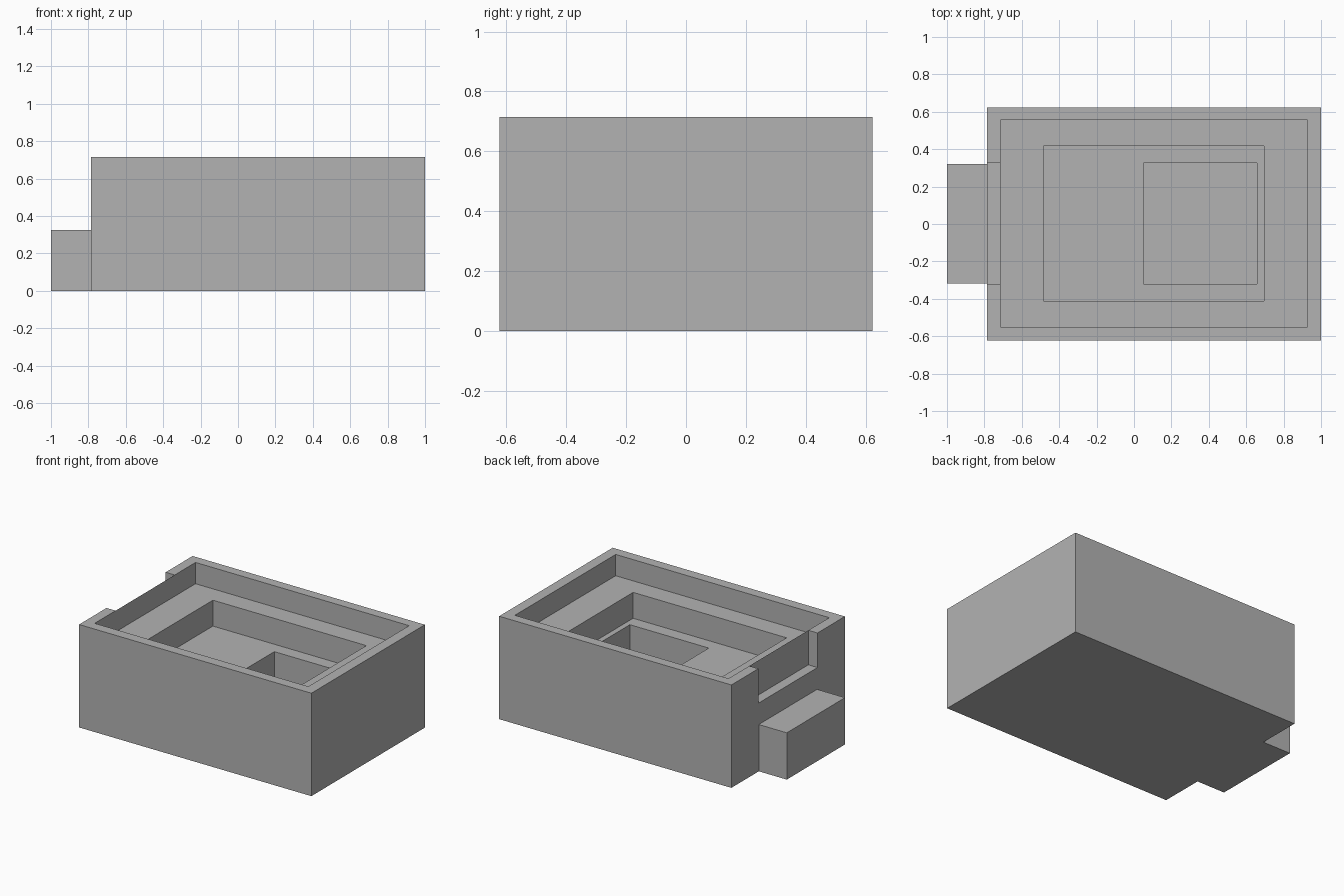
import bpy
import bmesh
from mathutils import Vector

cube = bpy.data.objects.get("Cube")
if cube:
    bpy.data.objects.remove(cube, do_unlink=True)

# Single grey material
grey = bpy.data.materials.new("plain_grey")
grey.use_nodes = True
colour = (0.45, 0.45, 0.45, 1)
grey.diffuse_color = colour
grey.node_tree.nodes["Principled BSDF"].inputs["Base Color"].default_value = colour


def box(name, low, high):
    """Axis-aligned block between two corners."""
    low, high = Vector(low), Vector(high)
    bm = bmesh.new()
    bmesh.ops.create_cube(bm, size=1)
    bmesh.ops.scale(bm, vec=high - low, verts=bm.verts)
    bmesh.ops.translate(bm, vec=(low + high) / 2, verts=bm.verts)
    mesh = bpy.data.meshes.new(name)
    bm.to_mesh(mesh)
    bm.free()
    mesh.materials.append(grey)
    obj = bpy.data.objects.new(name, mesh)
    bpy.context.collection.objects.link(obj)
    return obj


def carve(target, low, high):
    """Cut a block out of the target for good."""
    cutter = box("cutter", low, high)
    cutter.hide_render = True
    mod = target.modifiers.new("carve", "BOOLEAN")
    mod.operation = "DIFFERENCE"
    mod.solver = "EXACT"
    mod.object = cutter
    bpy.context.view_layer.objects.active = target
    bpy.ops.object.modifier_apply(modifier=mod.name)
    bpy.data.objects.remove(cutter, do_unlink=True)


# Main housing and the low block on its end
housing = box("housing", (-0.785, -0.623, 0), (1, 0.623, 0.715))
box("end_block", (-1, -0.318, 0), (-0.785, 0.322, 0.325))

# Stepped recesses: rim ledge, middle pocket, deep well
above = 1
carve(housing, (-0.715, -0.552, 0.567), (0.927, 0.555, above))
carve(housing, (-0.485, -0.412, 0.387), (0.695, 0.417, above))
carve(housing, (0.05, -0.322, 0.07), (0.657, 0.327, above))

# Notch through the end wall
carve(housing, (-0.9, -0.322, 0.475), (-0.715, 0.327, above))
